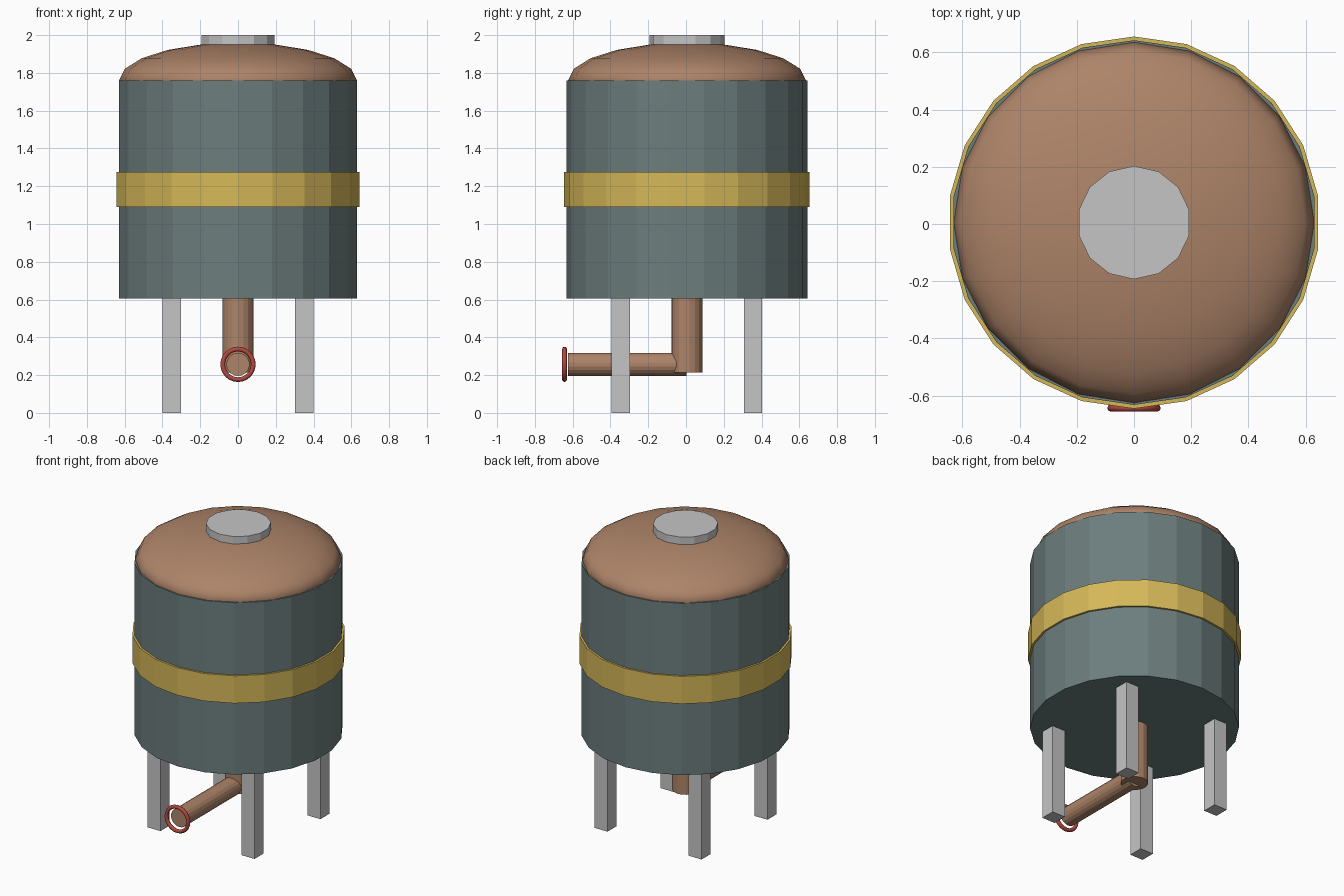
import bpy, math

if "Cube" in bpy.data.objects:
    bpy.data.objects.remove(bpy.data.objects["Cube"], do_unlink=True)


def material(name, rgb):
    m = bpy.data.materials.new(name)
    m.use_nodes = True
    m.diffuse_color = (*rgb, 1)
    m.node_tree.nodes["Principled BSDF"].inputs["Base Color"].default_value = (*rgb, 1)
    return m


steel = material("slate steel", (0.15, 0.205, 0.205))
copper = material("copper", (0.42, 0.23, 0.14))
brass = material("brass yellow", (0.67, 0.48, 0.10))
grey = material("light grey", (0.56, 0.56, 0.56))
red = material("valve red", (0.46, 0.065, 0.05))

CY = 0.005  # tank axis offset in y


def finish(name, mat, smooth=False):
    ob = bpy.context.object
    ob.name = name
    ob.data.materials.append(mat)
    if smooth:
        bpy.ops.object.shade_smooth()
    return ob


def drum(name, mat, sides, radius, low, high):
    """Upright faceted cylinder on the tank axis."""
    bpy.ops.mesh.primitive_cylinder_add(vertices=sides, radius=radius, depth=high - low,
                                        location=(0, CY, (low + high) / 2))
    return finish(name, mat)


# Tank body, band and top cap
drum("tank_body", steel, 22, 0.637, 0.605, 1.76)
drum("tank_band", brass, 22, 0.65, 1.09, 1.275)
drum("top_cap", grey, 14, 0.198, 1.92, 2.0)

# Domed lid: flattened sphere sunk halfway into the body
bpy.ops.mesh.primitive_uv_sphere_add(segments=20, ring_count=10, radius=1, location=(0, CY, 1.76))
lid = finish("domed_lid", copper, True)
lid.scale = (0.63, 0.63, 0.2)

# Four square legs
for side, x in (("left", 0.35), ("right", -0.35)):
    for end, y in (("front", -0.35), ("back", 0.35)):
        bpy.ops.mesh.primitive_cube_add(size=1, location=(x, y + CY, 0.31))
        leg = finish(f"{end}_{side}_leg", grey)
        leg.scale = (0.097, 0.097, 0.62)

# Drain pipe down from the tank, outlet pipe to the front
drum("drain_pipe", copper, 18, 0.083, 0.215, 0.62)
bpy.ops.mesh.primitive_cylinder_add(vertices=18, radius=0.061, depth=0.627,
                                    location=(0, -0.3115, 0.257), rotation=(math.pi / 2, 0, 0))
finish("outlet_pipe", copper)

# Valve ring in front of the outlet
bpy.ops.mesh.primitive_torus_add(major_radius=0.081, minor_radius=0.0125, major_segments=24,
                                 minor_segments=8, location=(0, -0.643, 0.257),
                                 rotation=(math.pi / 2, 0, 0))
finish("valve_ring", red, True)
